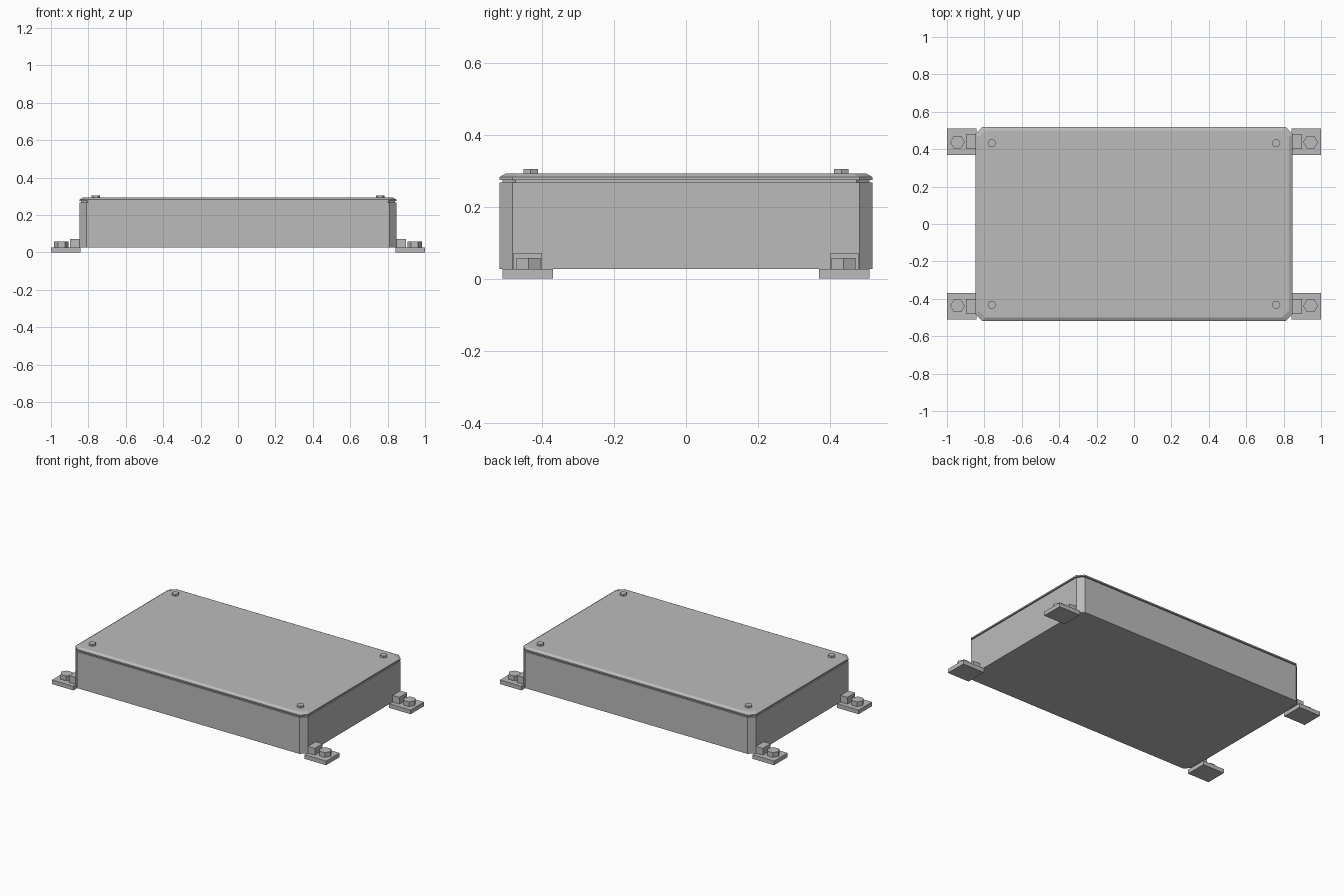
import bpy, bmesh, math

cube = bpy.data.objects.get("Cube")
if cube:
    bpy.data.objects.remove(cube, do_unlink=True)


def material(name, value):
    mat = bpy.data.materials.new(name)
    mat.use_nodes = True
    colour = (value, value, value, 1)
    mat.diffuse_color = colour
    mat.node_tree.nodes["Principled BSDF"].inputs["Base Color"].default_value = colour
    return mat


grey = material("enclosure grey", 0.5)

HX, HY, CUT = 0.847, 0.518, 0.036  # half width, half depth, corner cut


def finish(name, bm):
    bmesh.ops.recalc_face_normals(bm, faces=bm.faces)
    mesh = bpy.data.meshes.new(name)
    bm.to_mesh(mesh)
    bm.free()
    mesh.materials.append(grey)
    obj = bpy.data.objects.new(name, mesh)
    bpy.context.collection.objects.link(obj)
    return obj


def outline(inset, segments):
    """Rectangle with cut (one segment) or rounded corners."""
    r = CUT
    points = []
    for i, (sx, sy) in enumerate(((1, 1), (-1, 1), (-1, -1), (1, -1))):
        for k in range(segments + 1):
            a = math.pi / 2 * (i + k / segments)
            points.append((sx * (HX - inset - r) + r * math.cos(a),
                           sy * (HY - inset - r) + r * math.sin(a)))
    return points


def loft(name, levels, segments=1):
    """Closed solid through (height, inset) levels."""
    bm = bmesh.new()
    rings = [[bm.verts.new((x, y, z)) for x, y in outline(inset, segments)]
             for z, inset in levels]
    for low, high in zip(rings, rings[1:]):
        for i in range(len(low)):
            j = (i + 1) % len(low)
            bm.faces.new((low[i], low[j], high[j], high[i]))
    bm.faces.new(rings[0][::-1])
    bm.faces.new(rings[-1])
    return finish(name, bm)


def box(name, x, y, z):
    bm = bmesh.new()
    bmesh.ops.create_cube(bm, size=1)
    for v in bm.verts:
        for axis, (low, high) in enumerate((x, y, z)):
            v.co[axis] = low if v.co[axis] < 0 else high
    return finish(name, bm)


def hex_bolt(name, x, y, z0, z1, radius):
    bm = bmesh.new()
    rings = [[bm.verts.new((x + radius * math.cos(k * math.pi / 3),
                            y + radius * math.sin(k * math.pi / 3), z))
              for k in range(6)] for z in (z0, z1)]
    for k in range(6):
        j = (k + 1) % 6
        bm.faces.new((rings[0][k], rings[0][j], rings[1][j], rings[1][k]))
    bm.faces.new(rings[0][::-1])
    bm.faces.new(rings[1])
    return finish(name, bm)


# Housing, recessed seal and lid with a bevelled top edge
loft("housing", [(0.027, 0), (0.267, 0)])
loft("seal", [(0.266, 0.008), (0.276, 0.008)])
loft("lid", [(0.274, 0), (0.283, 0), (0.293, 0.018)])

# Mounting feet and bolts at the four corners
for sx, side in ((1, "left"), (-1, "right")):
    for sy, end in ((1, "back"), (-1, "front")):
        tag = f"{end}_{side}"
        y = sy * 0.44
        box("foot_" + tag, sorted((sx * 0.843, sx)),
            (y - 0.07, y + 0.07), (0, 0.027))
        box("foot_block_" + tag, sorted((sx * 0.835, sx * 0.897)),
            (y - 0.04, y + 0.04), (0.026, 0.072))
        hex_bolt("foot_bolt_" + tag, sx * 0.944, sy * 0.438, 0.026, 0.058, 0.039)
        hex_bolt("lid_screw_" + tag, sx * 0.76, sy * 0.432, 0.292, 0.305, 0.023)
